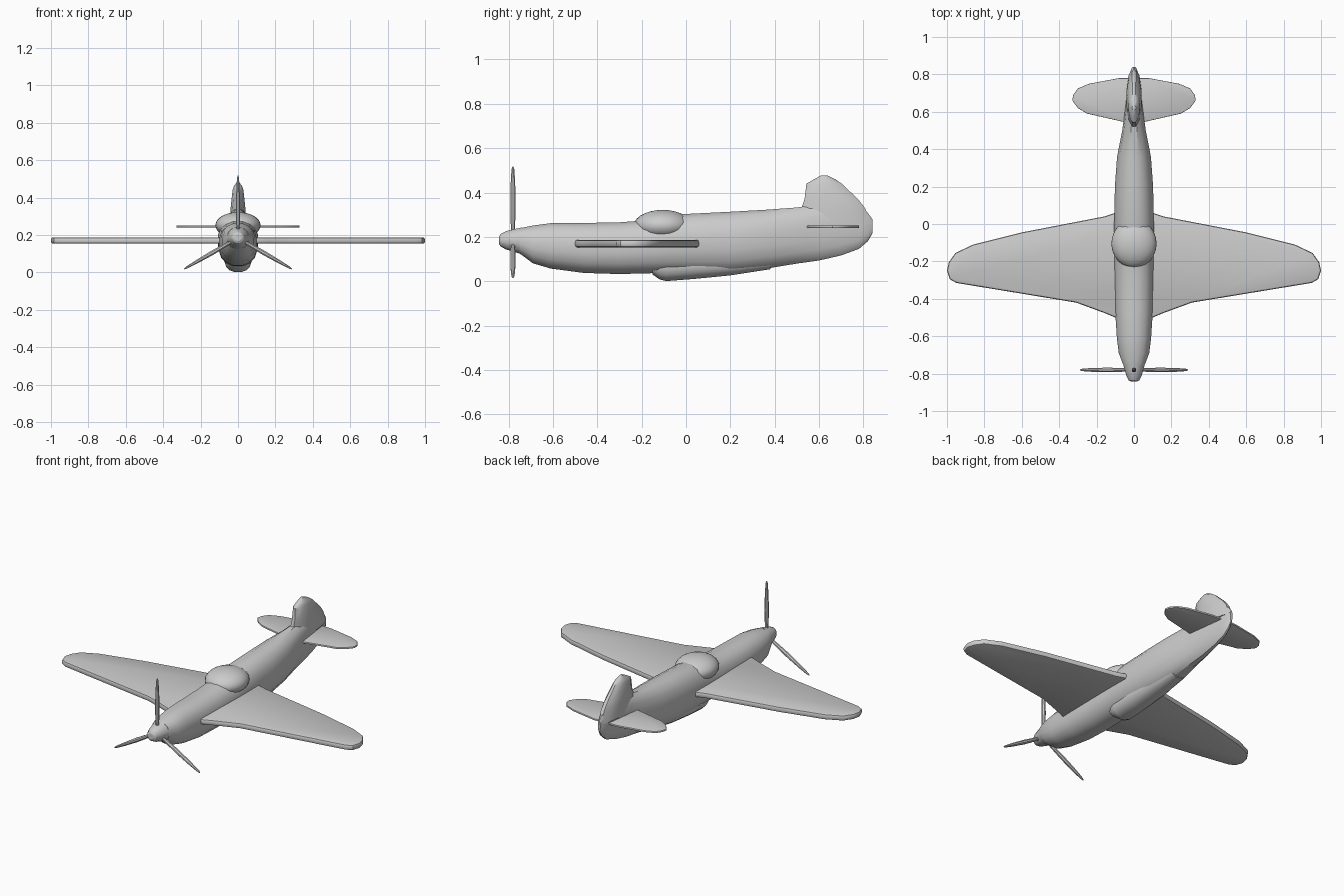
import bpy, bmesh, math
from mathutils import Matrix

cube = bpy.data.objects.get("Cube")
if cube:
    bpy.data.objects.remove(cube)

GREY = (0.6, 0.6, 0.6, 1)
mat = bpy.data.materials.new("plain_grey")
mat.use_nodes = True
mat.diffuse_color = GREY
mat.node_tree.nodes["Principled BSDF"].inputs["Base Color"].default_value = GREY


def finish(name, bm, angle=30):
    bmesh.ops.recalc_face_normals(bm, faces=bm.faces[:])
    me = bpy.data.meshes.new(name)
    bm.to_mesh(me)
    bm.free()
    ob = bpy.data.objects.new(name, me)
    bpy.context.collection.objects.link(ob)
    me.materials.append(mat)
    bpy.ops.object.select_all(action='DESELECT')
    ob.select_set(True)
    bpy.context.view_layer.objects.active = ob
    bpy.ops.object.shade_smooth_by_angle(angle=math.radians(angle))
    return ob


def loft(name, rings, angle=30):
    """Skin a list of closed rings of points and cap both ends."""
    bm = bmesh.new()
    loops = [[bm.verts.new(p) for p in ring] for ring in rings]
    n = len(loops[0])
    for a, b in zip(loops, loops[1:]):
        for i in range(n):
            j = (i + 1) % n
            bm.faces.new((a[i], a[j], b[j], b[i]))
    bm.faces.new(loops[0])
    bm.faces.new(loops[-1])
    return finish(name, bm, angle)


def oval(n, power=2.0):
    """Unit superellipse points."""
    pts = []
    for i in range(n):
        t = 2 * math.pi * (i + 0.5) / n
        c, s = math.cos(t), math.sin(t)
        pts.append((math.copysign(abs(c) ** (2 / power), c),
                    math.copysign(abs(s) ** (2 / power), s)))
    return pts


def body_ring(y, w, low, high, power=2.3, n=16):
    mid, half = (low + high) / 2, (high - low) / 2
    return [(w * c, y, mid + half * s) for c, s in oval(n, power)]


def slab(name, half_outline, z, thick, bevel):
    """Flat mirrored plate with rounded edges."""
    outline = half_outline + [(-x, y) for x, y in reversed(half_outline)]
    bm = bmesh.new()
    face = bm.faces.new([bm.verts.new((x, y, z - thick / 2)) for x, y in outline])
    new = bmesh.ops.extrude_face_region(bm, geom=[face])["geom"]
    bmesh.ops.translate(bm, vec=(0, 0, thick),
                        verts=[v for v in new if isinstance(v, bmesh.types.BMVert)])
    rims = [e for e in bm.edges if abs(e.verts[0].co.z - e.verts[1].co.z) < 1e-5]
    bmesh.ops.bevel(bm, geom=rims, offset=bevel, segments=2, affect='EDGES', profile=0.5)
    return finish(name, bm)


# Fuselage: y, half width, bottom, top
loft("fuselage", [body_ring(*s) for s in [
    (-0.75, 0.06, 0.125, 0.24), (-0.69, 0.083, 0.08, 0.253), (-0.61, 0.093, 0.056, 0.264),
    (-0.46, 0.103, 0.036, 0.265), (-0.3, 0.106, 0.031, 0.268), (-0.14, 0.108, 0.035, 0.28),
    (-0.02, 0.108, 0.035, 0.305), (0.2, 0.104, 0.035, 0.316), (0.36, 0.092, 0.055, 0.325),
    (0.5, 0.064, 0.078, 0.335), (0.6, 0.05, 0.092, 0.35), (0.7, 0.037, 0.115, 0.36),
    (0.78, 0.026, 0.145, 0.34), (0.82, 0.018, 0.18, 0.31), (0.84, 0.008, 0.215, 0.28)]])

# Belly air scoop
loft("belly_scoop", [body_ring(*s) for s in [
    (-0.15, 0.062, 0.03, 0.12), (-0.12, 0.07, 0.008, 0.14), (-0.09, 0.074, 0.0, 0.15),
    (0.04, 0.076, 0.01, 0.15), (0.2, 0.07, 0.026, 0.14), (0.38, 0.05, 0.054, 0.14)]])

# Fin and rudder: height, front, back, half width
fin = []
for z, front, back, w in [(0.26, 0.5, 0.842, 0.042), (0.33, 0.515, 0.812, 0.042),
                          (0.37, 0.53, 0.78, 0.038), (0.44, 0.54, 0.705, 0.03),
                          (0.46, 0.575, 0.675, 0.023), (0.478, 0.61, 0.635, 0.01)]:
    fin.append([(w * c, (front + back) / 2 + (back - front) / 2 * s, z) for c, s in oval(12)])
loft("tail_fin", fin)

# Canopy bubble
bm = bmesh.new()
bmesh.ops.create_uvsphere(bm, u_segments=24, v_segments=14, radius=1)
bmesh.ops.transform(bm, verts=bm.verts[:], matrix=Matrix.Translation((0, -0.105, 0.252))
                    @ Matrix.Diagonal((0.121, 0.13, 0.07, 1)))
finish("canopy", bm)

# Wings and tailplane
slab("wings", [(0.1, -0.5), (0.16, -0.475), (0.31, -0.42), (0.95, -0.315), (0.985, -0.295),
               (1.0, -0.25), (0.99, -0.205), (0.955, -0.155), (0.86, -0.11), (0.6, -0.045),
               (0.16, 0.04), (0.1, 0.06)], 0.17, 0.034, 0.011)
slab("tailplane", [(0.03, 0.54), (0.25, 0.59), (0.3, 0.62), (0.33, 0.66), (0.325, 0.69),
                   (0.3, 0.725), (0.24, 0.75), (0.08, 0.78)], 0.246, 0.011, 0.003)

# Spinner
loft("spinner", [body_ring(y, r, z - r, z + r, 2, 12) for y, r, z in [
    (-0.842, 0.018, 0.185), (-0.835, 0.03, 0.185), (-0.81, 0.043, 0.185),
    (-0.77, 0.054, 0.184), (-0.74, 0.063, 0.182)]])

# Propeller blades
for i, side in enumerate(("top", "left", "right")):
    turn = Matrix.Translation((0, -0.78, 0.184)) @ Matrix.Rotation(i * math.tau / 3, 4, 'Y')
    rings = []
    for r, w, d in [(0.02, 0.008, 0.008), (0.08, 0.011, 0.011), (0.16, 0.013, 0.013),
                    (0.26, 0.01, 0.011), (0.32, 0.006, 0.007), (0.333, 0.002, 0.003)]:
        rings.append([turn @ Matrix.Translation((w * c, d * s, r)).translation
                      for c, s in oval(8)])
    loft("propeller_blade_" + side, rings)
